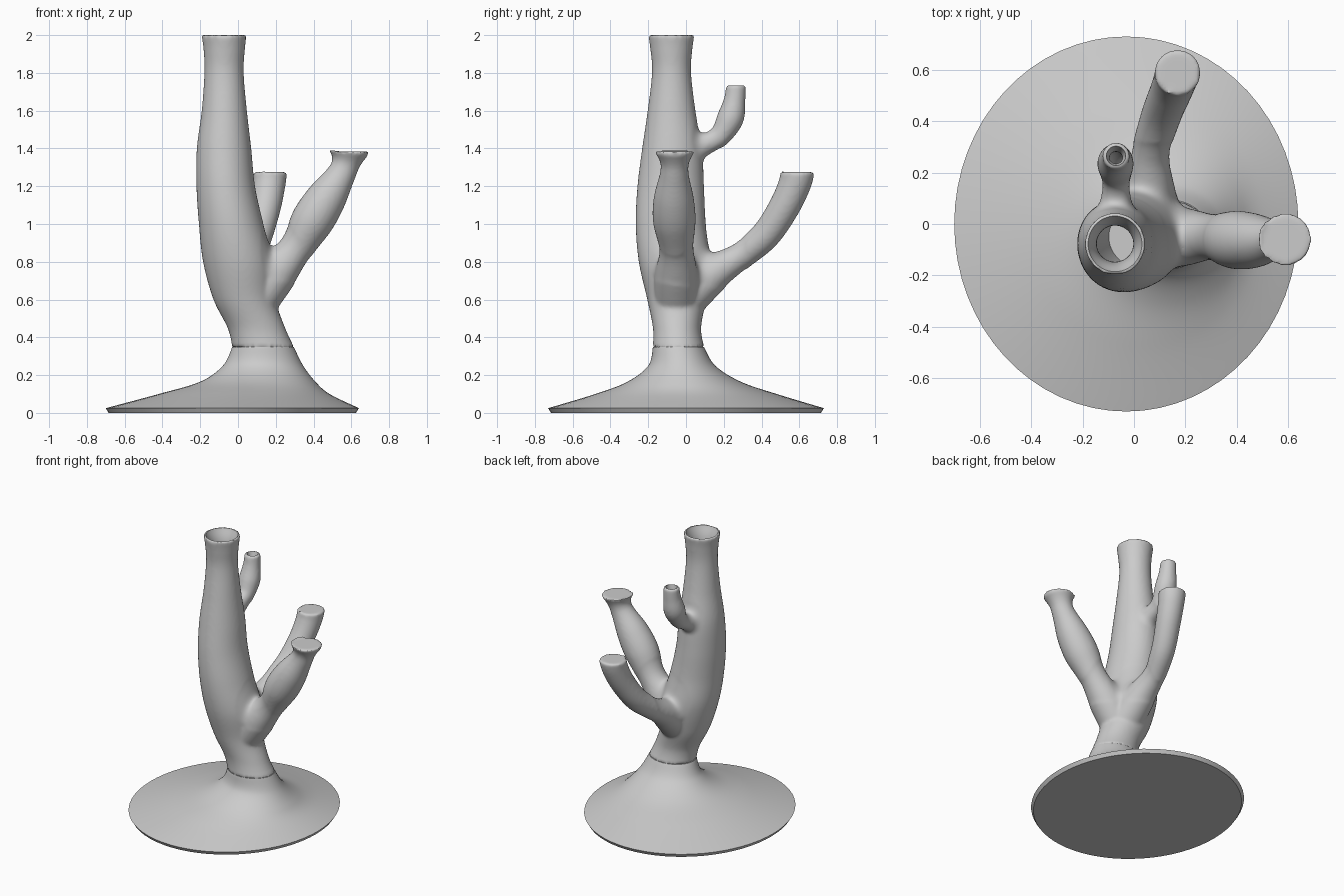
import bpy, bmesh, math
from mathutils import Vector

if "Cube" in bpy.data.objects:
    bpy.data.objects.remove(bpy.data.objects["Cube"])

SEG = 64

def spline(keys, steps):
    """Catmull-Rom through rows of numbers."""
    out = []
    n = len(keys)
    for i in range(n - 1):
        p = [keys[max(i - 1, 0)], keys[i], keys[i + 1], keys[min(i + 2, n - 1)]]
        for s in range(steps):
            t = s / steps
            out.append([0.5 * (2 * b + (c - a) * t + (2 * a - 5 * b + 4 * c - d) * t * t
                               + (3 * b - a - 3 * c + d) * t ** 3) for a, b, c, d in zip(*p)])
    return out + [list(keys[-1])]

def loft(name, keys, flat=False, steps=6, first=None):
    """Closed skin over elliptical rings; keys are (x, y, z, rx, ry)."""
    rows = spline(keys, steps)
    if first:
        rows.insert(0, first)
    bm = bmesh.new()
    rings = []
    for i, (x, y, z, rx, ry) in enumerate(rows):
        up = Vector((0, 0, 1))
        if not flat and i < len(rows) - 1:
            tan = Vector(rows[i + 1][:3]) - Vector(rows[max(i - 1, 0)][:3])
            q = up.rotation_difference(tan.normalized())
        else:
            q = up.rotation_difference(up)
        rings.append([bm.verts.new(Vector((x, y, z)) + q @ Vector((
            rx * math.cos(2 * math.pi * k / SEG), ry * math.sin(2 * math.pi * k / SEG), 0)))
            for k in range(SEG)])
    for a, b in zip(rings, rings[1:]):
        for k in range(SEG):
            j = (k + 1) % SEG
            bm.faces.new((a[k], a[j], b[j], b[k]))
    bm.faces.new(rings[0][::-1])
    bm.faces.new(rings[-1])
    bmesh.ops.recalc_face_normals(bm, faces=bm.faces)
    me = bpy.data.meshes.new(name)
    bm.to_mesh(me)
    bm.free()
    ob = bpy.data.objects.new(name, me)
    bpy.context.collection.objects.link(ob)
    return ob

def cavity(keys, flat=False, wall=0.032):
    """Inner tube that follows an outer tube and flares out through its rim."""
    inner = [(x, y, z, rx - wall, ry - wall) for x, y, z, rx, ry in keys[:-1]]
    x, y, z, rx, ry = keys[-1]
    inner += [(x, y, z, rx - 0.014, ry - 0.014), (x, y, z + 0.03, rx - 0.005, ry - 0.005)]
    return loft("cavity_cutter", inner, flat)

def bake(ob):
    deps = bpy.context.evaluated_depsgraph_get()
    me = bpy.data.meshes.new_from_object(ob.evaluated_get(deps))
    ob.modifiers.clear()
    ob.data = me

# Outline of foot and trunk: z, x min, x max, y min, y max
outline = [(0.025, -.70, .64, -.73, .73), (0.10, -.42, .485, -.48, .48),
           (0.165, -.20, .41, -.31, .29), (0.25, -.08, .345, -.20, .155),
           (0.35, -.03, .295, -.175, .095), (0.45, -.055, .25, -.175, .08),
           (0.60, -.13, .20, -.205, .105), (0.80, -.185, .19, -.25, .13),
           (1.0, -.207, .135, -.266, .105), (1.2, -.22, .09, -.257, .095),
           (1.4, -.218, .07, -.232, .085), (1.6, -.192, .047, -.203, .05),
           (1.8, -.178, .03, -.18, .027), (1.92, -.182, .036, -.188, .033),
           (2.0, -.193, .045, -.20, .045)]
stem = [((a + b) / 2, (c + d) / 2, z, (b - a) / 2, (d - c) / 2) for z, a, b, c, d in outline]

def tube(*pts):
    return [(x, y, z, r, r) for x, y, z, r in pts]

branches = [
    # right branch, bulging with a flared lip
    tube((.08, -.05, .58, .12), (.20, -.05, .74, .115), (.305, -.05, .87, .092),
         (.395, -.062, 1.02, .113), (.47, -.065, 1.14, .105), (.545, -.062, 1.26, .077),
         (.572, -.06, 1.325, .076), (.586, -.06, 1.385, .106)),
    # back branch
    tube((.07, .0, .62, .12), (.06, .15, .745, .10), (.065, .28, .825, .076),
         (.105, .42, .94, .078), (.145, .52, 1.09, .082), (.165, .575, 1.21, .086),
         (.17, .59, 1.275, .09)),
    # small upper branch
    tube((-.07, .0, 1.38, .07), (-.07, .10, 1.42, .062), (-.07, .18, 1.468, .058),
         (-.072, .235, 1.56, .071), (-.07, .258, 1.66, .057), (-.07, .265, 1.735, .052)),
]

# Foot, cut from the same outline as the trunk
foot = loft("foot", stem[:5], True, 10, (-.03, 0, 0, .655, .715))

# Trunk and branches fused into one skin
body = loft("trunk_and_branches", stem[4:], True)
parts = [loft("branch", b) for b in branches]
with bpy.context.temp_override(active_object=body, object=body,
                               selected_objects=[body] + parts,
                               selected_editable_objects=[body] + parts):
    bpy.ops.object.join()
rm = body.modifiers.new("fuse", 'REMESH')
rm.mode = 'VOXEL'
rm.voxel_size = 0.01
bake(body)

# Soft fillets where the branches leave the trunk
bm = bmesh.new()
bm.from_mesh(body.data)
joints = [(Vector((.2, -.03, .84)), .19), (Vector((.08, .15, .84)), .19),
          (Vector((-.07, .09, 1.44)), .11)]
for centre, reach in joints:
    near = [v for v in bm.verts if (v.co - centre).length < reach]
    for _ in range(40):
        bmesh.ops.smooth_vert(bm, verts=near, factor=0.5,
                              use_axis_x=True, use_axis_y=True, use_axis_z=True)
inside = [v for v in bm.verts if v.co.z > 0.38]
for _ in range(4):
    bmesh.ops.smooth_vert(bm, verts=inside, factor=0.5,
                          use_axis_x=True, use_axis_y=True, use_axis_z=True)
bm.to_mesh(body.data)
bm.free()

# Hollow insides
cutters = [cavity(stem[6:], True)] + [cavity(b[1:]) for b in branches]
for c in cutters:
    c.hide_render = True
    m = body.modifiers.new("hollow", 'BOOLEAN')
    m.operation = 'DIFFERENCE'
    m.solver = 'EXACT'
    m.object = c
    bake(body)
    bpy.data.objects.remove(c)

for ob in (foot, body):
    bpy.ops.object.select_all(action='DESELECT')
    ob.select_set(True)
    bpy.context.view_layer.objects.active = ob
    bpy.ops.object.shade_smooth_by_angle(angle=math.radians(50))
